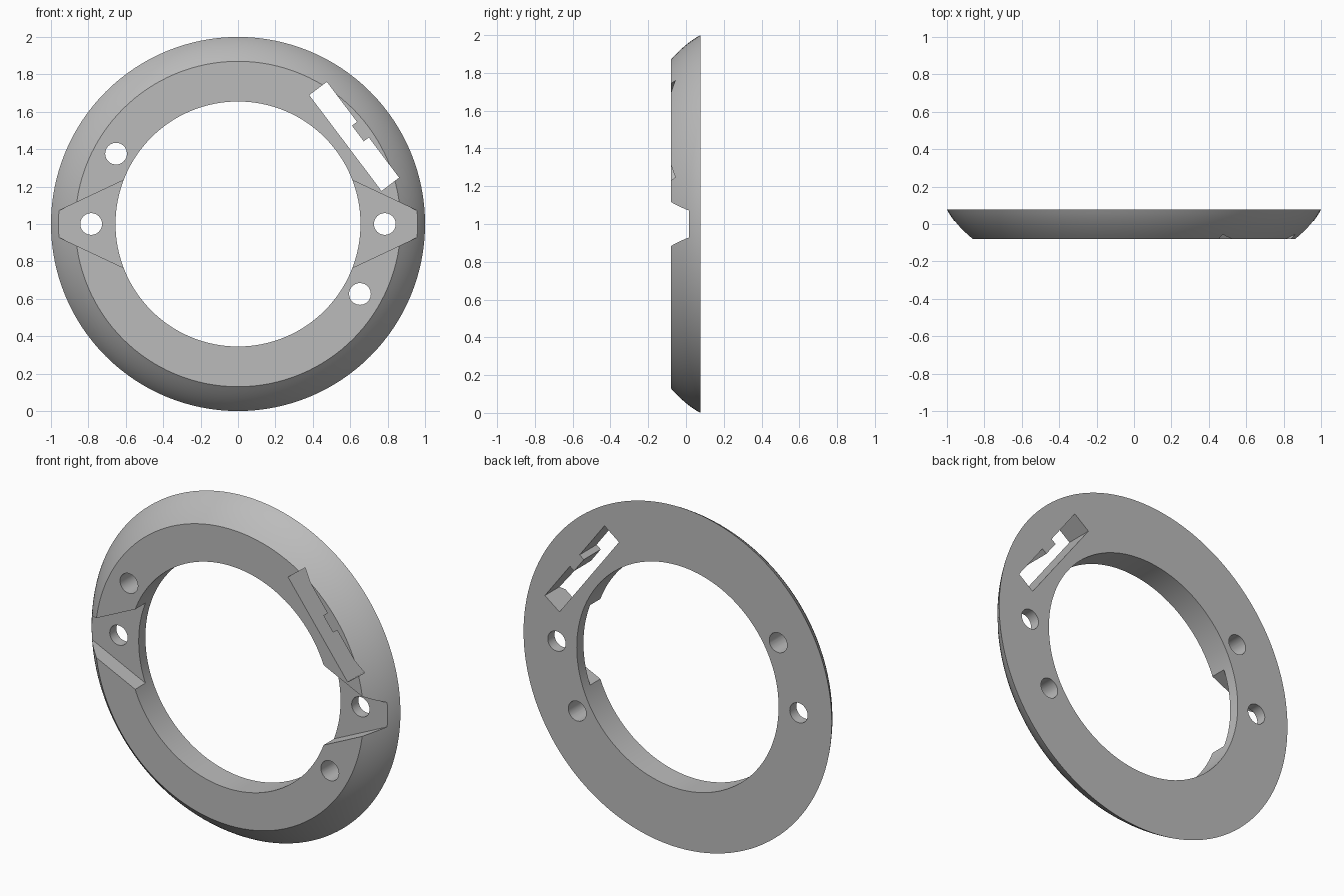
import bpy, bmesh, math

if "Cube" in bpy.data.objects:
    bpy.data.objects.remove(bpy.data.objects["Cube"])

FRONT, BACK, CZ = -0.08, 0.077, 1.0
SEG = 128

grey = bpy.data.materials.new("plain grey")
grey.diffuse_color = (0.5, 0.5, 0.5, 1)
grey.use_nodes = True
grey.node_tree.nodes["Principled BSDF"].inputs["Base Color"].default_value = grey.diffuse_color


def finish(name, bm):
    bmesh.ops.recalc_face_normals(bm, faces=bm.faces[:])
    mesh = bpy.data.meshes.new(name)
    bm.to_mesh(mesh)
    bm.free()
    mesh.materials.append(grey)
    ob = bpy.data.objects.new(name, mesh)
    bpy.context.collection.objects.link(ob)
    return ob


def prism(name, points, y0, y1):
    """Extrude an (x, z) outline along y."""
    bm = bmesh.new()
    face = bm.faces.new([bm.verts.new((x, y0, z)) for x, z in points])
    ext = bmesh.ops.extrude_face_region(bm, geom=[face])
    moved = [v for v in ext["geom"] if isinstance(v, bmesh.types.BMVert)]
    bmesh.ops.translate(bm, verts=moved, vec=(0, y1 - y0, 0))
    return finish(name, bm)


# ring: bulged outer bevel, straight bore, revolved about the y axis
profile = [(0.655, FRONT)]
for i in range(9):
    t = i / 8
    profile.append((0.87 + 0.13 * t + 0.012 * 4 * t * (1 - t), FRONT + (BACK - FRONT) * t))
profile.append((0.655, BACK))
bm = bmesh.new()
loops = []
for s in range(SEG):
    a = 2 * math.pi * s / SEG
    loops.append([bm.verts.new((r * math.cos(a), y, CZ + r * math.sin(a))) for r, y in profile])
n = len(profile)
for s in range(SEG):
    a, b = loops[s], loops[(s + 1) % SEG]
    for i in range(n):
        j = (i + 1) % n
        bm.faces.new((a[i], a[j], b[j], b[i]))
ring = finish("bezel_ring", bm)

cutters = []

# tapered recesses in the front, left and right
for side in (-1, 1):
    outline = [(0.50, -0.287), (1.05, -0.028), (1.05, 0.028), (0.50, 0.287)]
    cutters.append(prism("recess_cutter", [(side * x, CZ + z) for x, z in outline], -0.3, 0.015))

# four round screw holes
for x, z in ((-0.785, 1.0), (0.785, 1.0), (-0.652, 1.376), (0.652, 0.626)):
    circle = [(x + 0.058 * math.cos(k * math.pi / 20), z + 0.058 * math.sin(k * math.pi / 20))
              for k in range(40)]
    cutters.append(prism("hole_cutter", circle, -0.3, 0.3))

# slanted slot with a small tab on its outer wall
ux, uz = 0.602, -0.798          # along the slot
vx, vz = -0.798, -0.602         # across, toward the centre
slot = [(0, 0), (0.268, 0), (0.268, 0.034), (0.373, 0.034), (0.373, 0),
        (0.642, 0), (0.642, 0.118), (0, 0.118)]
cutters.append(prism("slot_cutter",
                     [(0.475 + u * ux + v * vx, 1.76 + u * uz + v * vz) for u, v in slot], -0.3, 0.3))

# cut everything out of the ring
bpy.context.view_layer.objects.active = ring
for c in cutters:
    mod = ring.modifiers.new("cut", "BOOLEAN")
    mod.operation, mod.solver, mod.object = "DIFFERENCE", "EXACT", c
    bpy.ops.object.modifier_apply(modifier=mod.name)
    bpy.data.objects.remove(c, do_unlink=True)

bpy.ops.object.select_all(action="DESELECT")
ring.select_set(True)
bpy.ops.object.shade_smooth_by_angle(angle=math.radians(25))
